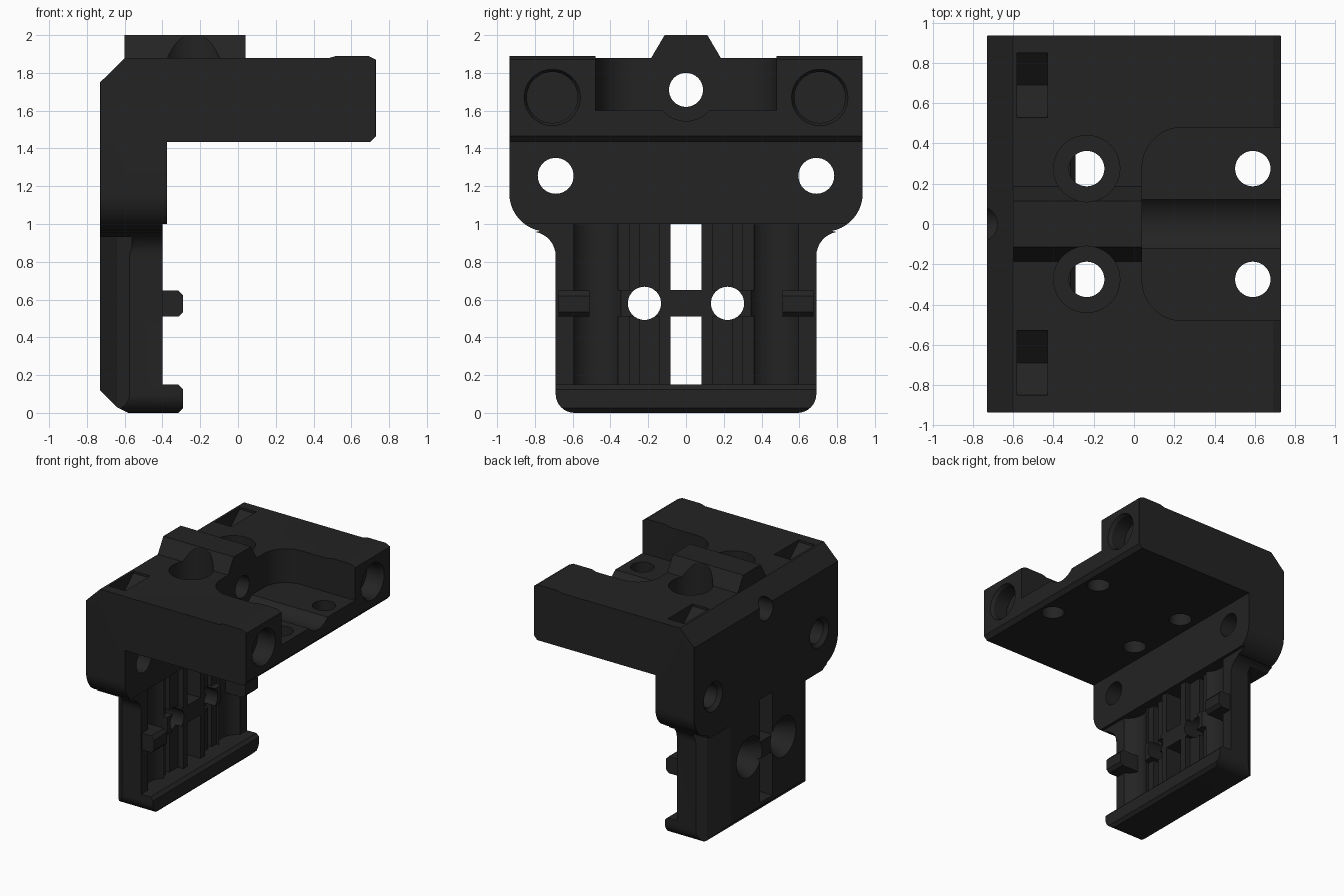
import bpy, bmesh, math

if "Cube" in bpy.data.objects:
    bpy.data.objects.remove(bpy.data.objects["Cube"])


def arc(cx, cy, r, a0, a1, n):
    """Points along an arc, angles in degrees."""
    return [(cx + r * math.cos(math.radians(a0 + (a1 - a0) * i / n)),
             cy + r * math.sin(math.radians(a0 + (a1 - a0) * i / n))) for i in range(n + 1)]


def circle(cx, cy, r, n=40):
    return arc(cx, cy, r, 0, 360, n)[:-1]


def rect(a0, b0, a1, b1):
    return [(a0, b0), (a1, b0), (a1, b1), (a0, b1)]


def prism(name, pts, axis, lo, hi, pts_hi=None):
    """Loft a 2D outline along an axis from lo to hi."""
    place = {'x': lambda p, d: (d, p[0], p[1]),
             'y': lambda p, d: (p[0], d, p[1]),
             'z': lambda p, d: (p[0], p[1], d)}[axis]
    bm = bmesh.new()
    a = [bm.verts.new(place(p, lo)) for p in pts]
    b = [bm.verts.new(place(p, hi)) for p in (pts_hi or pts)]
    bm.faces.new(a)
    bm.faces.new(b)
    n = len(a)
    for i in range(n):
        j = (i + 1) % n
        bm.faces.new((a[i], a[j], b[j], b[i]))
    bmesh.ops.recalc_face_normals(bm, faces=bm.faces)
    me = bpy.data.meshes.new(name)
    bm.to_mesh(me)
    bm.free()
    ob = bpy.data.objects.new(name, me)
    bpy.context.collection.objects.link(ob)
    return ob


def apply_mods(ob):
    bpy.context.view_layer.objects.active = ob
    for m in list(ob.modifiers):
        bpy.ops.object.modifier_apply(modifier=m.name)


def combine(ob, tool, operation='DIFFERENCE'):
    m = ob.modifiers.new('bool', 'BOOLEAN')
    m.operation = operation
    m.solver = 'EXACT'
    m.object = tool
    apply_mods(ob)
    bpy.data.objects.remove(tool)


# L-shaped side profile with hooked foot
side = [(-.73, .12), (-.64, .03), (-.58, 0), (-.315, 0), (-.29, .025), (-.29, .125),
        (-.315, .15), (-.40, .15), (-.40, 1.0), (-.375, 1.0), (-.375, 1.433), (.70, 1.433),
        (.73, 1.465), (.73, 1.87), (.69, 1.89), (.52, 1.89), (.48, 1.878),
        (-.60, 1.878), (-.73, 1.75)]
bracket = prism('bracket', side, 'y', -1, 1)

# Shouldered outline seen along x, with chamfered ends
half = (arc(.59, .10, .10, -90, 0, 8) + arc(.82, .83, .13, 180, 100, 8)
        + arc(.735, 1.16, .20, -80, 0, 10) + [(.935, 2.1)])
outline = half + [(-y, z) for y, z in reversed(half)]
envelope = prism('envelope', outline, 'x', -.73, .73)
bev = envelope.modifiers.new('bevel', 'BEVEL')
bev.width = .03
bev.limit_method = 'ANGLE'
bev.angle_limit = math.radians(60)
apply_mods(envelope)
combine(bracket, envelope, 'INTERSECT')

# Ridge on top and lugs on the inner wall
combine(bracket, prism('ridge', [(-.19, 1.86), (.19, 1.86), (.185, 1.878), (.113, 2.0),
                                 (-.113, 2.0), (-.185, 1.878)], 'x', -.60, .04), 'UNION')

# Pocket with rounded inner corners
pocket = ([(.9, -.48)] + arc(.24, -.28, .20, -90, -180, 10)
          + arc(.24, .28, .20, 180, 90, 10) + [(.9, .48)])
combine(bracket, prism('pocket', pocket, 'z', 1.60, 2.2))
combine(bracket, prism('bearing_groove', circle(0, 1.71, .165), 'x', .04, .9))
combine(bracket, prism('shaft_hole', circle(0, 1.71, .09), 'x', -.9, .3))

for s in (-1, 1):
    # Vertical screw holes
    for x in (-.235, .59):
        combine(bracket, prism('screw_hole', circle(x, s * .275, .088), 'z', 1.3, 2.2))
    combine(bracket, prism('screw_recess', circle(-.235, s * .275, .165), 'z', 1.62, 2.2))
    # V-shaped notch in the top
    combine(bracket, prism('notch', [(s * .53, 1.9), (s * .53, 1.86), (s * .69, 1.72),
                                     (s * .85, 1.86), (s * .85, 1.9)], 'x', -.58, -.43))
    # Blind round sockets in the end face
    combine(bracket, prism('socket', circle(s * .708, 1.67, .135), 'x', .58, .8))
    combine(bracket, prism('socket_rim', circle(s * .708, 1.67, .135), 'x', .705, .74,
                           circle(s * .708, 1.67, .155)))
    # Shoulder holes
    combine(bracket, prism('shoulder_hole', circle(s * .69, 1.255, .095), 'x', -.9, -.2))
    combine(bracket, prism('shoulder_countersink', circle(s * .69, 1.255, .13), 'x', -.74, -.70,
                           circle(s * .69, 1.255, .095)))
    # Slanted back corners of the lower plate
    slant = [(-.56, s * .70), (-.64, s * .64), (-.73, s * .46), (-.8, s * .46),
             (-.8, s * 1.0), (-.56, s * 1.0)]
    combine(bracket, prism('back_slant', slant, 'z', -.1, .93))
    # Curved hollow down the inner wall
    hollow = arc(-.33, s * .47, .145, 0, 360, 32)[:-1]
    combine(bracket, prism('hollow', hollow, 'z', .15, 1.0))
    # Belt channels beside the centre slots
    for z0, z1 in ((.15, .51), (.65, 1.0)):
        for y0, y1, depth in ((.14, .25, .05), (.25, .30, .10), (.30, .36, .05)):
            combine(bracket, prism('belt_channel', rect(s * y0, z0, s * y1, z1),
                                   'x', -.40 - depth, -.38))
    # Plate screw holes, countersunk at the back
    combine(bracket, prism('plate_hole', circle(s * .22, .58, .088), 'x', -.9, -.2))
    combine(bracket, prism('countersink', circle(s * .22, .58, .17), 'x', -.74, -.58,
                           circle(s * .22, .58, .088)))
    # Small lug
    lug = [(-.50, .51), (-.315, .51), (-.29, .535), (-.29, .62), (-.315, .648), (-.50, .648)]
    combine(bracket, prism('lug', lug, 'y', *sorted((s * .51, s * .675))), 'UNION')

# Central slots through the plate
for z0, z1 in ((.15, .51), (.65, 1.0)):
    combine(bracket, prism('slot', rect(-.083, z0, .083, z1), 'x', -.9, -.2))

# Finish
black = bpy.data.materials.new('matte black')
black.diffuse_color = (.017, .017, .017, 1)
black.use_nodes = True
black.node_tree.nodes["Principled BSDF"].inputs["Base Color"].default_value = black.diffuse_color
bracket.data.materials.clear()
bracket.data.materials.append(black)
for p in bracket.data.polygons:
    p.material_index = 0
bpy.ops.object.select_all(action='DESELECT')
bracket.select_set(True)
bpy.context.view_layer.objects.active = bracket
bpy.ops.object.shade_smooth_by_angle(angle=math.radians(25))
